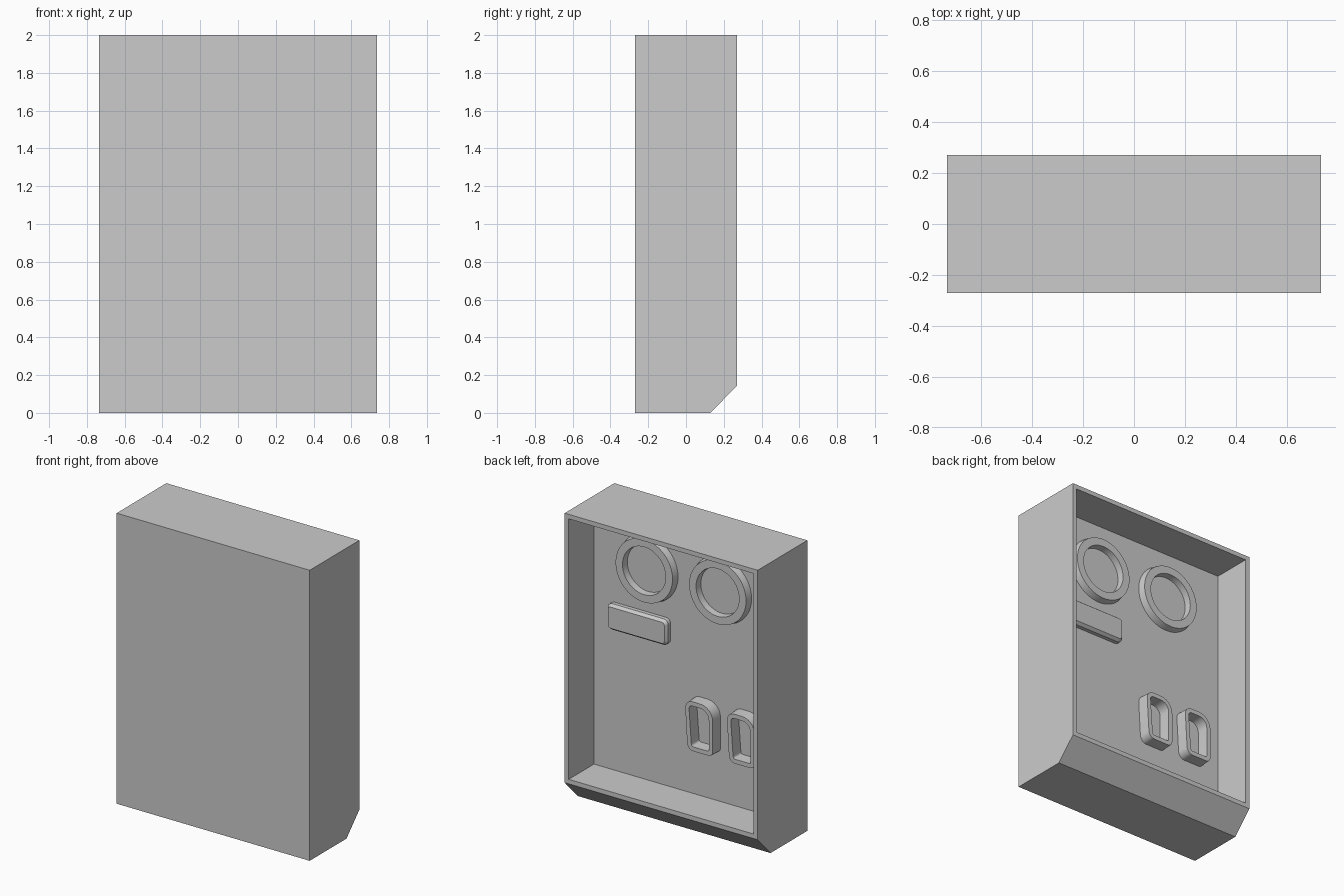
import bpy, bmesh, math

if "Cube" in bpy.data.objects:
    bpy.data.objects.remove(bpy.data.objects["Cube"])

FLOOR = -0.005   # y of the recessed panel inside the case


def finish(name, bm, smooth=True):
    bmesh.ops.recalc_face_normals(bm, faces=bm.faces[:])
    me = bpy.data.meshes.new(name)
    bm.to_mesh(me)
    bm.free()
    ob = bpy.data.objects.new(name, me)
    bpy.context.collection.objects.link(ob)
    if smooth:
        bpy.ops.object.select_all(action='DESELECT')
        ob.select_set(True)
        bpy.context.view_layer.objects.active = ob
        bpy.ops.object.shade_smooth_by_angle(angle=math.radians(30))
    return ob


def circle(cx, cz, r, n=48):
    return [(cx + r * math.cos(2 * math.pi * i / n),
             cz + r * math.sin(2 * math.pi * i / n)) for i in range(n)]


def rounded(x0, x1, z0, z1, radii, inset=0.0, slant=0.0, n=6):
    """Rounded rectangle; radii run top +x, top -x, bottom -x, bottom +x."""
    x0, x1, z0, z1 = x0 + inset, x1 - inset, z0 + inset, z1 - inset
    pts = []
    for k, (x, z, sx, sz) in enumerate([(x1, z1, -1, -1), (x0, z1, 1, -1),
                                        (x0, z0, 1, 1), (x1, z0, -1, 1)]):
        r = max(radii[k] - inset, 0.01)
        for i in range(n + 1):
            a = math.pi / 2 * (k + i / n)
            px, pz = x + sx * r + r * math.cos(a), z + sz * r + r * math.sin(a)
            # lower end drawn in on the +x side
            px -= slant * (z1 - pz) / (z1 - z0) * (px - x0) / (x1 - x0)
            pts.append((px, pz))
    return pts


def loft(name, loops, closed):
    """Skin outlines at given y; closed joins last to first, else caps both ends."""
    bm = bmesh.new()
    rows = [[bm.verts.new((x, y, z)) for x, z in pts] for pts, y in loops]
    pairs = list(zip(rows, rows[1:]))
    if closed:
        pairs.append((rows[-1], rows[0]))
    else:
        bm.faces.new(rows[0])
        bm.faces.new(rows[-1])
    for a, b in pairs:
        for i in range(len(a)):
            j = (i + 1) % len(a)
            bm.faces.new((a[i], a[j], b[j], b[i]))
    return finish(name, bm)


# Case: side profile swept across x, with the back face recessed
bm = bmesh.new()
profile = [(-0.27, 0), (0.13, 0), (0.27, 0.145), (0.27, 2), (-0.27, 2)]
side = bm.faces.new([bm.verts.new((-0.735, y, z)) for y, z in profile])
ext = bmesh.ops.extrude_face_region(bm, geom=[side])
bmesh.ops.translate(bm, vec=(1.47, 0, 0),
                    verts=[g for g in ext['geom'] if isinstance(g, bmesh.types.BMVert)])
bmesh.ops.recalc_face_normals(bm, faces=bm.faces[:])
back = max(bm.faces, key=lambda f: f.calc_center_median().y)
bmesh.ops.inset_region(bm, faces=[back], thickness=0.044)
pocket = bmesh.ops.extrude_discrete_faces(bm, faces=[back])['faces'][0]
bmesh.ops.translate(bm, vec=(0, FLOOR - 0.27, 0), verts=pocket.verts[:])
finish("case", bm, smooth=False)

# Two round collars near the top
for name, cx in (("collar_left", -0.27), ("collar_right", 0.29)):
    loft(name, [(circle(cx, 1.635, 0.228), FLOOR - 0.01),
                (circle(cx, 1.635, 0.217), 0.042),
                (circle(cx, 1.635, 0.164), 0.042),
                (circle(cx, 1.635, 0.160), FLOOR - 0.01)], True)

# Raised bar with a bevelled edge
bar = (0.12, 0.58, 1.155, 1.333, [0.035] * 4)
loft("bar", [(rounded(*bar), FLOOR - 0.01),
             (rounded(*bar), 0.022),
             (rounded(*bar, inset=0.016), 0.042)], False)

# Two rounded frames low down
for name, x1 in (("frame_inner", -0.04), ("frame_outer", -0.358)):
    box = (x1 - 0.22, x1, 0.508, 0.855, [0.06, 0.1, 0.04, 0.05])
    loft(name, [(rounded(*box, slant=0.02), FLOOR - 0.01),
                (rounded(*box, inset=0.004, slant=0.02), 0.075),
                (rounded(*box, inset=0.034, slant=0.02), 0.075),
                (rounded(*box, inset=0.038, slant=0.02), FLOOR - 0.01)], True)
